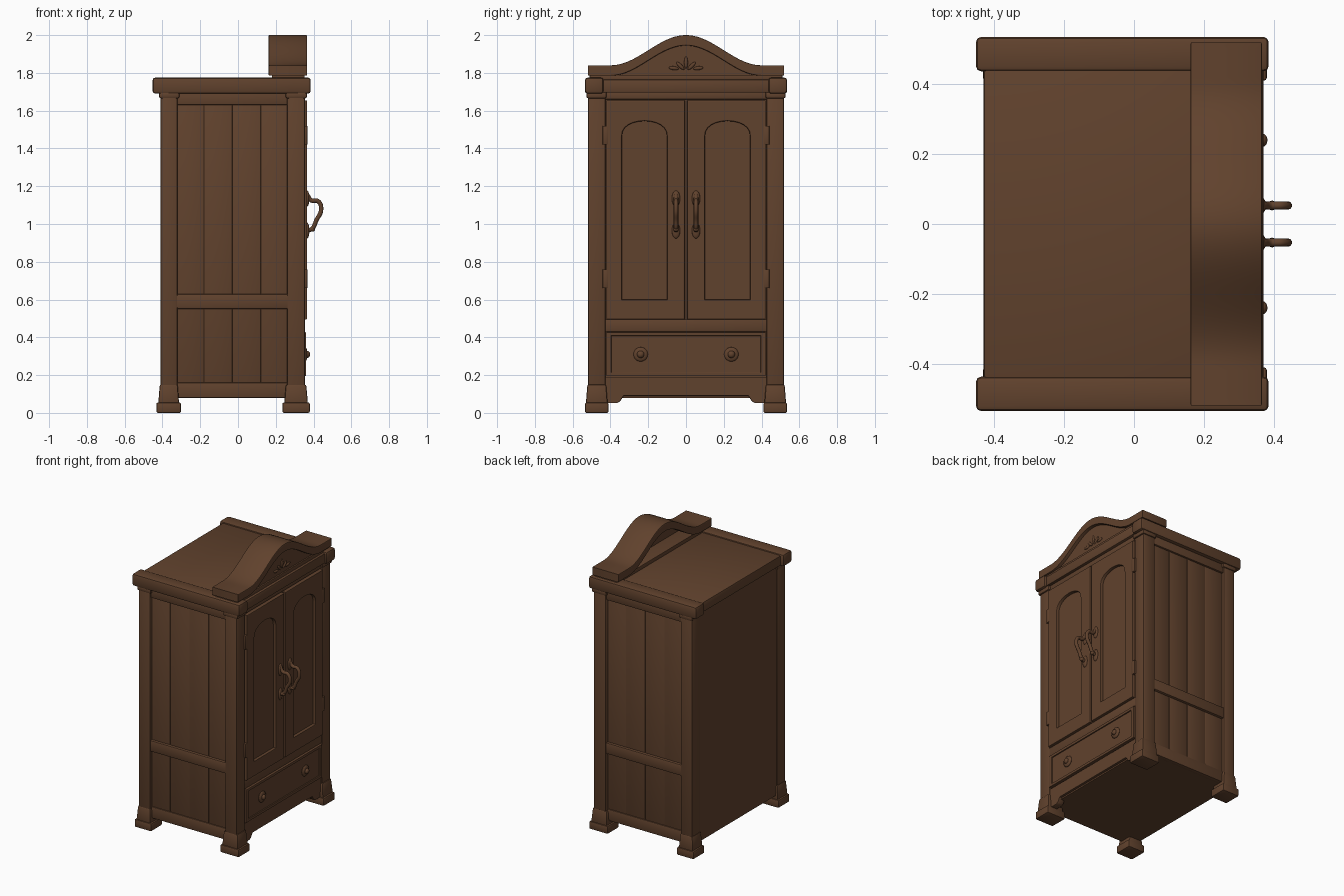
import bpy, bmesh, math
from mathutils import Matrix, Vector

cube = bpy.data.objects.get("Cube")
if cube:
    bpy.data.objects.remove(cube, do_unlink=True)

wood = bpy.data.materials.new("brown_wood")
wood.use_nodes = True
COLOUR = (0.118, 0.054, 0.026, 1)
wood.diffuse_color = COLOUR
wood.node_tree.nodes["Principled BSDF"].inputs["Base Color"].default_value = COLOUR
parts = []


def add(name, mesh):
    mesh.materials.clear()
    mesh.materials.append(wood)
    obj = bpy.data.objects.new(name, mesh)
    bpy.context.collection.objects.link(obj)
    parts.append(obj)
    return obj


def finish(name, bm):
    mesh = bpy.data.meshes.new(name)
    bm.to_mesh(mesh)
    bm.free()
    return add(name, mesh)


def box(name, x, y, z, bevel=0.008, taper=1.0):
    """Bevelled box from (min, max) ranges; taper scales its top."""
    y = sorted(y)
    bm = bmesh.new()
    bmesh.ops.create_cube(bm, size=1)
    for v in bm.verts:
        k = taper if v.co.z > 0 else 1
        v.co = Vector((sum(x) / 2 + v.co.x * k * (x[1] - x[0]),
                       sum(y) / 2 + v.co.y * k * (y[1] - y[0]),
                       z[1] if v.co.z > 0 else z[0]))
    if bevel:
        bmesh.ops.bevel(bm, geom=bm.edges[:], offset=bevel, segments=2,
                        profile=0.5, affect='EDGES')
    return finish(name, bm)


def ball(name, centre, size, turn=0):
    bm = bmesh.new()
    bmesh.ops.create_uvsphere(bm, u_segments=16, v_segments=10, radius=1)
    bm.transform(Matrix.Translation(centre) @ Matrix.Rotation(turn, 4, 'X')
                 @ Matrix.Diagonal((*size, 1)))
    return finish(name, bm)


def curve_mesh(name, curve, matrix):
    temp = bpy.data.objects.new(name + "_curve", curve)
    bpy.context.collection.objects.link(temp)
    graph = bpy.context.evaluated_depsgraph_get()
    mesh = bpy.data.meshes.new_from_object(temp.evaluated_get(graph))
    bpy.data.objects.remove(temp, do_unlink=True)
    mesh.transform(matrix)
    return add(name, mesh)


def plate(name, loops, x, bevel=0.006):
    """Outline in y and z, with optional hole loops, extruded along x."""
    curve = bpy.data.curves.new(name, 'CURVE')
    curve.dimensions = '2D'
    curve.fill_mode = 'BOTH'
    curve.extrude = (x[1] - x[0]) / 2 - bevel
    curve.bevel_depth = bevel
    curve.bevel_resolution = 1
    curve.offset = -bevel
    for loop in loops:
        spline = curve.splines.new('POLY')
        spline.points.add(len(loop) - 1)
        for p, (a, b) in zip(spline.points, loop):
            p.co = (a, b, 0, 1)
        spline.use_cyclic_u = True
    matrix = Matrix(((0, 0, 1, sum(x) / 2), (1, 0, 0, 0), (0, 1, 0, 0), (0, 0, 0, 1)))
    return curve_mesh(name, curve, matrix)


def tube(name, points, radius):
    curve = bpy.data.curves.new(name, 'CURVE')
    curve.dimensions = '3D'
    curve.bevel_depth = radius
    curve.bevel_resolution = 3
    curve.use_fill_caps = True
    spline = curve.splines.new('BEZIER')
    spline.bezier_points.add(len(points) - 1)
    for p, co in zip(spline.bezier_points, points):
        p.co = co
        p.handle_left_type = p.handle_right_type = 'AUTO'
    return curve_mesh(name, curve, Matrix())


# Carcass and top
box("carcass", (-0.405, 0.33), (-0.485, 0.485), (0.08, 1.74), 0)
box("top_board", (-0.43, 0.37), (-0.45, 0.45), (1.695, 1.765))
box("front_top_rail", (0.3, 0.35), (-0.44, 0.44), (1.66, 1.7), 0.005)
box("front_middle_rail", (0.3, 0.35), (-0.44, 0.44), (0.43, 0.495), 0.006)

for s, side in ((1, "left"), (-1, "right")):
    # Corner posts with feet and capitals
    for end, x0, x1 in (("back", -0.41, -0.32), ("front", 0.26, 0.355)):
        name = f"{side}_{end}"
        fx = (-0.432, -0.302) if end == "back" else (0.235, 0.38)
        box(name + "_post", (x0, x1), (s * 0.425, s * 0.52), (0.1, 1.71), 0.01)
        box(name + "_foot", fx, (s * 0.41, s * 0.535), (0, 0.055), 0.008)
        box(name + "_ankle", (fx[0] + 0.01, fx[1] - 0.01),
            (s * 0.415, s * 0.53), (0.05, 0.15), 0.008, 0.86)
        box(name + "_capital", (x0 - 0.008, x1 + 0.01),
            (s * 0.42, s * 0.528), (1.665, 1.7), 0.01)
    box(side + "_cornice", (-0.452, 0.385), (s * 0.437, s * 0.535), (1.69, 1.775), 0.014)

    # Side rails and planks
    box(side + "_top_rail", (-0.33, 0.27), (s * 0.47, s * 0.51), (1.63, 1.7), 0.006)
    box(side + "_middle_rail", (-0.33, 0.27), (s * 0.47, s * 0.515), (0.55, 0.63), 0.01)
    box(side + "_bottom_rail", (-0.33, 0.27), (s * 0.47, s * 0.503), (0.08, 0.16), 0.004)
    edges = (-0.325, -0.18, -0.03, 0.12, 0.265)
    for a, b in zip(edges, edges[1:]):
        box(side + "_side_plank", (a, b), (s * 0.47, s * 0.497), (0.15, 1.64), 0.003)

    # Door with an arched recessed panel
    outer = [(s * a, b) for a, b in ((0.006, 0.495), (0.422, 0.495), (0.422, 1.655), (0.006, 1.655))]
    arch = [(s * 0.1, 0.6), (s * 0.34, 0.6)]
    for i in range(13):
        t = math.pi * i / 12
        arch.append((s * (0.22 + 0.12 * math.cos(t)), 1.46 + 0.085 * math.sin(t) ** 0.8 if 0 < i < 12 else 1.46))
    plate(side + "_door_frame", [outer, arch], (0.325, 0.366))
    box(side + "_door_panel", (0.32, 0.345), (s * 0.09, s * 0.35), (0.59, 1.56), 0)
    for z in (0.66, 1.42):
        box(side + "_hinge", (0.33, 0.368), (s * 0.412, s * 0.442), (z, z + 0.1), 0.005)

    # Door handle
    y = s * 0.053
    for z in (0.965, 1.135):
        ball(side + "_handle_mount", (0.366, y, z), (0.012, 0.022, 0.042))
    tube(side + "_handle", [(0.366, y, 1.155), (0.388, y, 1.125), (0.425, y, 1.12),
                            (0.44, y, 1.075), (0.415, y, 1.02), (0.392, y, 0.975),
                            (0.366, y, 0.965)], 0.012)
    ball(side + "_handle_tip", (0.395, y, 0.972), (0.013, 0.014, 0.013))

    # Drawer knob
    ball(side + "_knob_plate", (0.356, s * 0.24, 0.31), (0.012, 0.038, 0.038))
    ball(side + "_knob", (0.367, s * 0.24, 0.31), (0.015, 0.019, 0.019))

# Drawer front with a raised border
plate("drawer_border", [[(-0.422, 0.195), (0.422, 0.195), (0.422, 0.428), (-0.422, 0.428)],
                        [(-0.395, 0.215), (0.395, 0.215), (0.395, 0.408), (-0.395, 0.408)]],
      (0.32, 0.36), 0.004)
box("drawer_panel", (0.32, 0.352), (-0.4, 0.4), (0.21, 0.413), 0)

# Apron with shaped brackets
half = [(0.33, 0.09), (0.35, 0.06), (0.365, 0.052), (0.43, 0.052), (0.43, 0.19)]
plate("apron", [half + [(-a, b) for a, b in reversed(half)]], (0.3, 0.347), 0.004)


# Arched crest: hollow band with a set-back front panel
def bell(y):
    return 0.08 * (1 + math.cos(math.pi * min(abs(y) / 0.4, 1)))


steps = [-0.52 + 1.04 * i / 52 for i in range(53)]
top = [(y, 1.84 + bell(y)) for y in steps]
under = [(y, 1.785 + bell(y)) for y in reversed(steps)]
plate("crest_band", [top + under], (0.162, 0.366), 0.005)
inner = [(y, 1.8 + bell(y)) for y in steps if abs(y) < 0.42]
plate("crest_panel", [inner + [(0.41, 1.755), (-0.41, 1.755)]], (0.29, 0.342), 0.002)
box("crest_base", (0.18, 0.352), (-0.51, 0.51), (1.76, 1.79), 0.004)

# Carved leaf ornament
for angle, dy, dz, length in ((0, 0, 0.03, 0.032), (0.8, -0.03, 0.012, 0.028),
                              (-0.8, 0.03, 0.012, 0.028), (1.45, -0.065, 0, 0.026),
                              (-1.45, 0.065, 0, 0.026)):
    ball("crest_leaf", (0.342, dy, 1.825 + dz), (0.008, 0.01, length), angle)

# Smooth the rounded edges
bpy.ops.object.select_all(action='DESELECT')
for obj in parts:
    obj.select_set(True)
bpy.context.view_layer.objects.active = parts[0]
bpy.ops.object.shade_smooth_by_angle(angle=math.radians(40))
